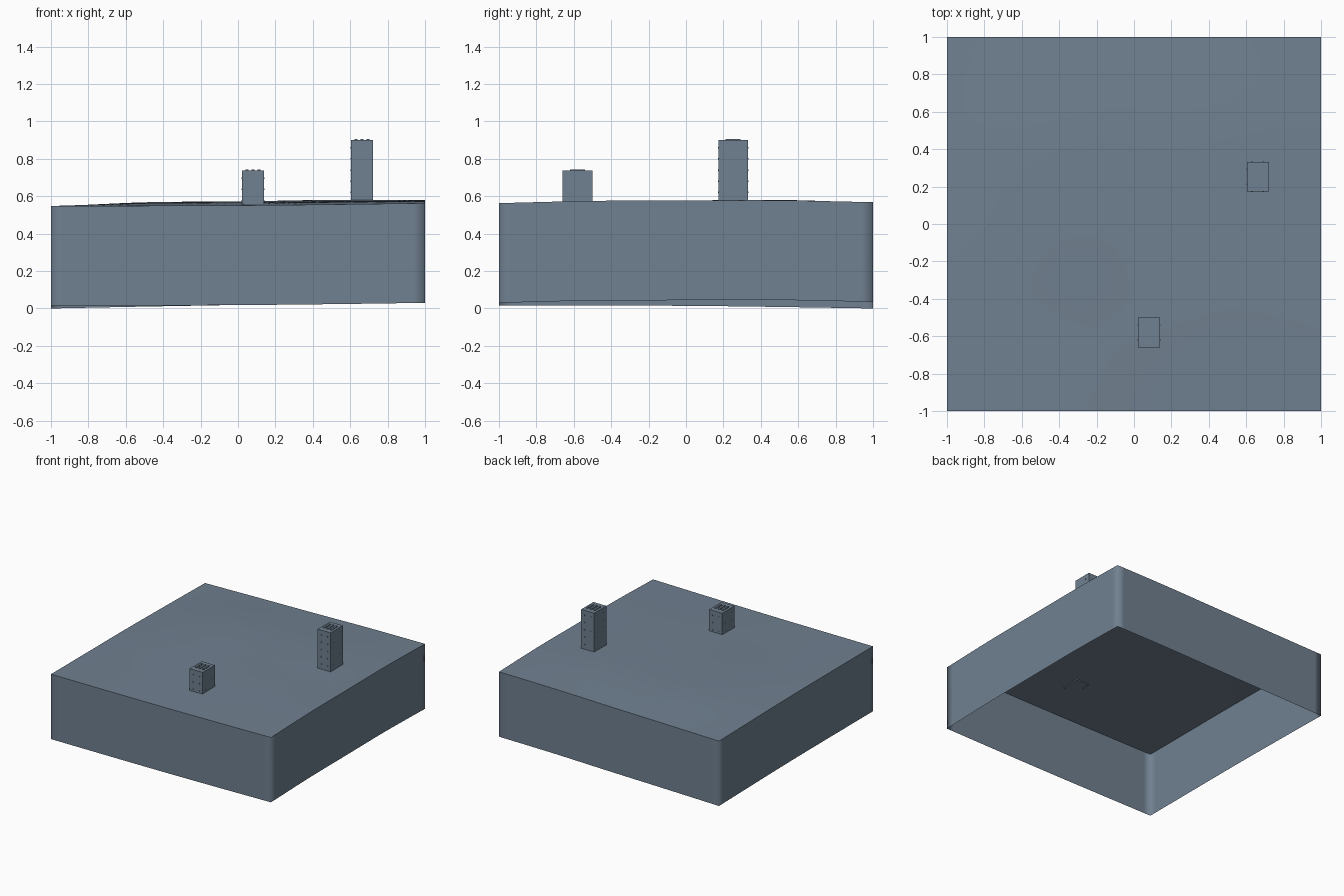
import bpy
import bmesh

if "Cube" in bpy.data.objects:
    bpy.data.objects.remove(bpy.data.objects["Cube"], do_unlink=True)

slate = bpy.data.materials.new("slate_grey")
slate.use_nodes = True
colour = (0.162, 0.216, 0.279, 1)
slate.diffuse_color = colour
slate.node_tree.nodes["Principled BSDF"].inputs["Base Color"].default_value = colour

SKIRT = 0.533
STEPS = 32
# Ground heights, rows from front to back, columns from right side to left side
HEIGHTS = [
    [.548, .549, .551, .556, .563],
    [.548, .555, .560, .569, .575],
    [.547, .564, .568, .576, .577],
    [.541, .566, .571, .580, .578],
    [.533, .543, .552, .563, .568],
]


def spline(values, t):
    """Smooth interpolation through evenly spaced values, t in 0..1."""
    s = t * (len(values) - 1)
    i = min(int(s), len(values) - 2)
    f = s - i
    b, c = values[i], values[i + 1]
    a = values[i - 1] if i > 0 else 2 * b - c
    d = values[i + 2] if i + 2 < len(values) else 2 * c - b
    return b + 0.5 * f * (c - a + f * (2 * a - 5 * b + 4 * c - d + f * (3 * (b - c) + d - a)))


def ground(x, y):
    return spline([spline(row, (x + 1) / 2) for row in HEIGHTS], (y + 1) / 2)


def finish(name, bm):
    mesh = bpy.data.meshes.new(name)
    bm.to_mesh(mesh)
    bm.free()
    mesh.materials.append(slate)
    obj = bpy.data.objects.new(name, mesh)
    bpy.context.collection.objects.link(obj)
    return obj


def add_box(bm, x0, x1, y0, y1, z0, z1):
    verts = bmesh.ops.create_cube(bm, size=1)["verts"]
    bmesh.ops.scale(bm, verts=verts, vec=(x1 - x0, y1 - y0, z1 - z0))
    bmesh.ops.translate(bm, verts=verts, vec=((x0 + x1) / 2, (y0 + y1) / 2, (z0 + z1) / 2))


# Terrain sheet with an open-bottomed skirt that follows its rim
bm = bmesh.new()
bmesh.ops.create_grid(bm, x_segments=STEPS, y_segments=STEPS, size=1)
for v in bm.verts:
    v.co.z = ground(v.co.x, v.co.y)
for f in bm.faces:
    f.smooth = True
rim = [e for e in bm.edges if e.is_boundary]
for e in rim:
    e.smooth = False
skirt = bmesh.ops.extrude_edge_only(bm, edges=rim)["geom"]
bmesh.ops.translate(bm, verts=[g for g in skirt if isinstance(g, bmesh.types.BMVert)],
                    vec=(0, 0, -SKIRT))
bmesh.ops.recalc_face_normals(bm, faces=bm.faces)
bm.faces.ensure_lookup_table()
if max(bm.faces, key=lambda f: f.calc_center_median().z).normal.z < 0:
    bmesh.ops.reverse_faces(bm, faces=bm.faces)
finish("terrain_block", bm)


def tower(name, x, y, base, top, rows):
    hx, hy = 0.059, 0.079
    bm = bmesh.new()
    add_box(bm, x - hx, x + hx, y - hy, y + hy, base, top)
    finish(name + "_walls", bm)

    # Three raised vents on the roof
    bm = bmesh.new()
    for k in (-1, 0, 1):
        vx = x + k * 0.032
        add_box(bm, vx - 0.008, vx + 0.008, y - 0.04, y + 0.04, top - 0.002, top + 0.007)
    finish(name + "_roof_vents", bm)

    # Small window plates on all four walls
    bm = bmesh.new()
    r, out = 0.004, 0.002
    for row in range(rows):
        z = top - 0.04 - row * 0.06
        for side in (-1, 1):
            for k in (-1, 1):
                wx, wy = x + k * 0.03, y + side * hy
                add_box(bm, wx - r, wx + r, wy - out, wy + out, z - r, z + r)
                wx, wy = x + side * hx, y + k * 0.04
                add_box(bm, wx - out, wx + out, wy - r, wy + r, z - r, z + r)
    finish(name + "_windows", bm)


tower("short_tower", 0.081, -0.58, 0.553, 0.737, 3)
tower("tall_tower", 0.662, 0.252, 0.573, 0.9, 5)
